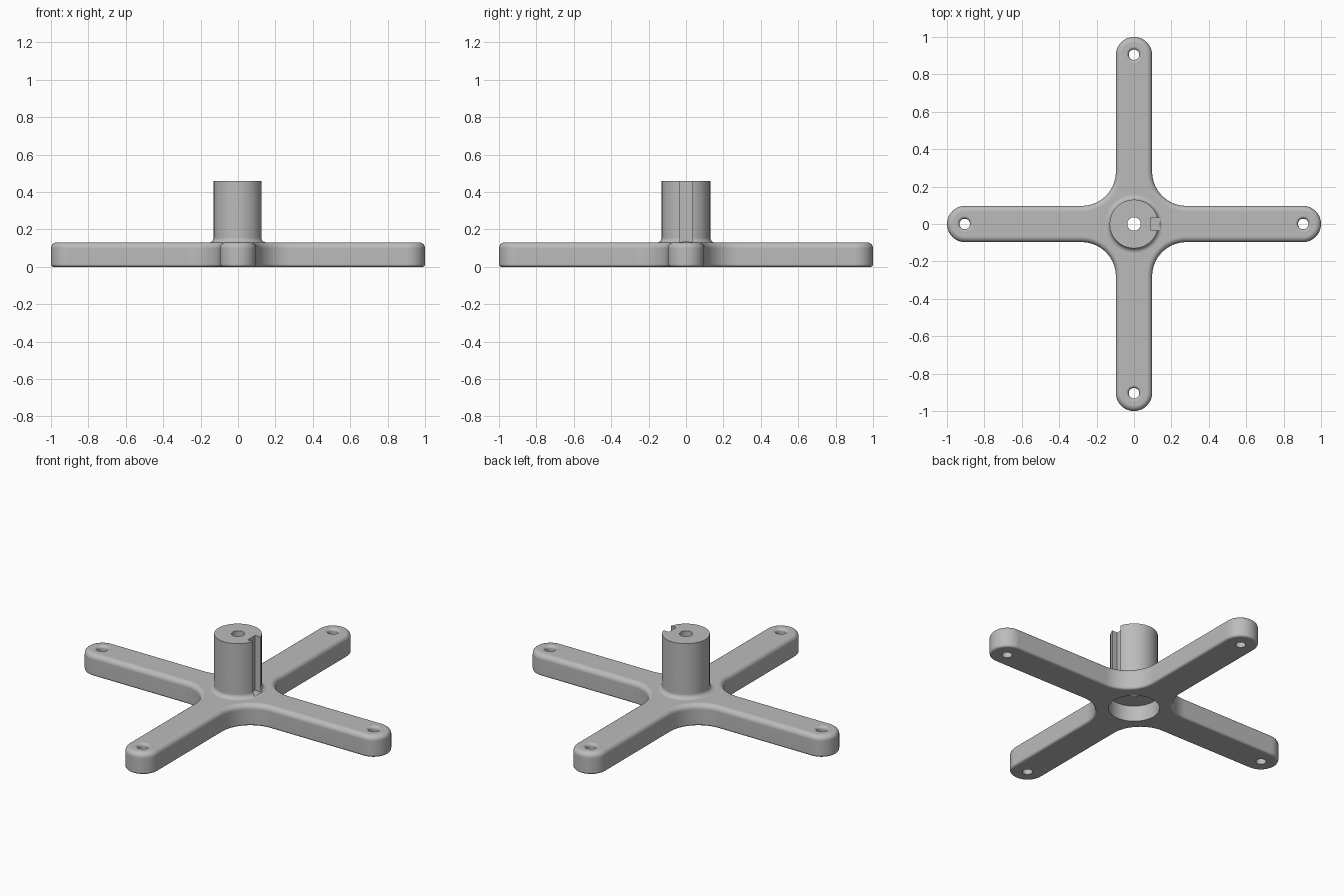
import bpy, bmesh
from math import pi, sin, cos, radians
from mathutils import Vector, Matrix

if "Cube" in bpy.data.objects:
    bpy.data.objects.remove(bpy.data.objects["Cube"])

HALF_W, FILLET, TIP, HEIGHT = 0.097, 0.183, 0.903, 0.13
POST_R, POST_TOP, BORE_R = 0.13, 0.46, 0.036

grey = bpy.data.materials.new("grey")
grey.use_nodes = True
grey.diffuse_color = (0.5, 0.5, 0.5, 1)
grey.node_tree.nodes["Principled BSDF"].inputs["Base Color"].default_value = grey.diffuse_color


def arc(cx, cy, r, a0, a1, n):
    angles = [radians(a0 + (a1 - a0) * i / n) for i in range(n + 1)]
    return [(cx + r * cos(a), cy + r * sin(a)) for a in angles]


def make_object(name, bm):
    bmesh.ops.recalc_face_normals(bm, faces=bm.faces)
    mesh = bpy.data.meshes.new(name)
    bm.to_mesh(mesh)
    bm.free()
    mesh.materials.append(grey)
    obj = bpy.data.objects.new(name, mesh)
    bpy.context.collection.objects.link(obj)
    return obj


def loft(name, rings, capped=True):
    """Skin a stack of closed rings, with caps or closed end to end."""
    bm = bmesh.new()
    loops = [[bm.verts.new(p) for p in ring] for ring in rings]
    pairs = list(zip(loops, loops[1:]))
    if not capped:
        pairs.append((loops[-1], loops[0]))
    for a, b in pairs:
        for i in range(len(a)):
            j = (i + 1) % len(a)
            bm.faces.new((a[i], a[j], b[j], b[i]))
    if capped:
        bm.faces.new(loops[0][::-1])
        bm.faces.new(loops[-1])
    return make_object(name, bm)


def lathe(name, profile, center=(0, 0), capped=True, n=64):
    rings = [[(center[0] + r * cos(2 * pi * i / n), center[1] + r * sin(2 * pi * i / n), z)
              for i in range(n)] for r, z in profile]
    return loft(name, rings, capped)


def cut(obj, cutters):
    """Subtract the cutters, bake the result and drop the cutters."""
    for c in cutters:
        c.hide_render = True
        mod = obj.modifiers.new("cut", "BOOLEAN")
        mod.operation, mod.solver, mod.object = "DIFFERENCE", "EXACT", c
    graph = bpy.context.evaluated_depsgraph_get()
    obj.data = bpy.data.meshes.new_from_object(obj.evaluated_get(graph))
    obj.modifiers.clear()
    for c in cutters:
        bpy.data.objects.remove(c)


def finish(obj):
    bpy.ops.object.select_all(action="DESELECT")
    obj.select_set(True)
    bpy.context.view_layer.objects.active = obj
    bpy.ops.object.shade_smooth_by_angle(angle=radians(35))
    mod = obj.modifiers.new("even_shading", "WEIGHTED_NORMAL")
    mod.keep_sharp = True


def cross_ring(inset, z):
    """Four-armed outline with round tips and filleted inner corners."""
    c = HALF_W + FILLET
    quarter = arc(TIP, 0, HALF_W - inset, -90, 90, 24) + arc(c, c, FILLET + inset, 270, 180, 16)
    return [Matrix.Rotation(k * pi / 2, 3, "Z") @ Vector((x, y, z))
            for k in range(4) for x, y in quarter]


# Cross base: rounded lower and upper rims
low, high = 0.014, 0.03
sections = [(low - x, z) for x, z in arc(0, low, low, 270, 360, 4)]
sections += [(high - x, z) for x, z in arc(0, HEIGHT - high, high, 0, 90, 6)]
base = loft("cross_base", [cross_ring(d, z) for d, z in sections])

# Mounting holes flared at the top, central recess and shaft bore
flare = 0.016
hole = [(0.028, -0.1)] + [(0.028 + flare + x, z) for x, z in
                          arc(0, HEIGHT - flare, flare, 180, 90, 6)] + [(0.044, 0.2)]
cutters = [lathe("hole_cutter", hole, (0.905 * x, 0.905 * y), n=32)
           for x, y in ((1, 0), (0, 1), (-1, 0), (0, -1))]
cutters.append(lathe("recess_cutter", [(0.14, -0.1), (0.14, 0.095)]))
cutters.append(lathe("bore_cutter", [(BORE_R, 0.05), (BORE_R, 0.3)]))
cut(base, cutters)
finish(base)

# Hollow post with a flared foot
foot = 0.025
profile = [(BORE_R, HEIGHT - 0.002), (POST_R + foot, HEIGHT - 0.002)]
profile += arc(POST_R + foot, HEIGHT + foot, foot, 270, 180, 6)
profile += [(POST_R, POST_TOP), (BORE_R, POST_TOP)]
post = lathe("post", profile, capped=False)

# Keyway down the post
bm = bmesh.new()
bmesh.ops.create_cube(bm, size=1, matrix=Matrix.Translation((0.115, 0, 0.32))
                      @ Matrix.Diagonal((0.05, 0.07, 0.4, 1)))
cut(post, [make_object("keyway_cutter", bm)])
finish(post)
